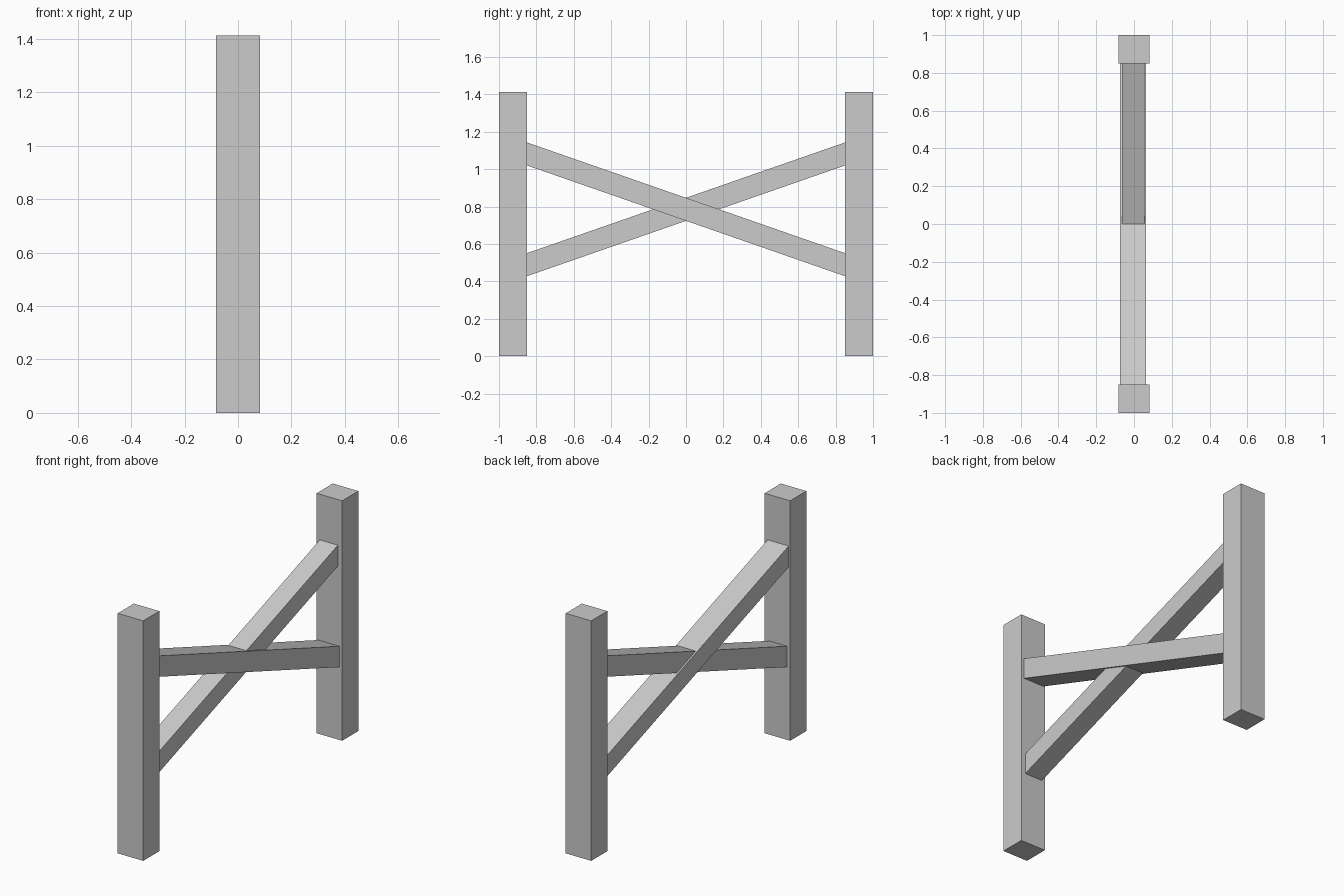
import bpy
import bmesh

cube = bpy.data.objects.get("Cube")
if cube:
    bpy.data.objects.remove(cube, do_unlink=True)

# Plain grey for the whole frame
grey = bpy.data.materials.new("plain_grey")
grey.use_nodes = True
colour = (0.6, 0.6, 0.6, 1)
grey.diffuse_color = colour
grey.node_tree.nodes["Principled BSDF"].inputs["Base Color"].default_value = colour

POST_INNER, POST_OUTER = 0.85, 1.0
POST_HALF_WIDTH, POST_HEIGHT = 0.083, 1.412


def beam(name, profile, x_min, x_max):
    """Extrude a side outline of (y, z) points across x."""
    bm = bmesh.new()
    face = bm.faces.new([bm.verts.new((x_min, y, z)) for y, z in profile])
    extruded = bmesh.ops.extrude_face_region(bm, geom=[face])
    moved = [v for v in extruded["geom"] if isinstance(v, bmesh.types.BMVert)]
    bmesh.ops.translate(bm, verts=moved, vec=(x_max - x_min, 0, 0))
    bmesh.ops.recalc_face_normals(bm, faces=bm.faces)
    mesh = bpy.data.meshes.new(name)
    bm.to_mesh(mesh)
    bm.free()
    mesh.materials.append(grey)
    obj = bpy.data.objects.new(name, mesh)
    bpy.context.collection.objects.link(obj)
    return obj


# Upright posts at the front and back
for name, side in (("front_post", -1), ("back_post", 1)):
    a, b = side * POST_INNER, side * POST_OUTER
    beam(name, [(a, 0), (b, 0), (b, POST_HEIGHT), (a, POST_HEIGHT)],
         -POST_HALF_WIDTH, POST_HALF_WIDTH)

# Crossed braces with plumb-cut ends against the posts
LOW, HIGH, DEPTH = 0.428, 1.02, 0.123
for name, side, x_min, x_max in (("falling_brace", 1, -0.073, 0.064),
                                 ("rising_brace", -1, -0.063, 0.055)):
    a, b = -side * POST_INNER, side * POST_INNER
    beam(name, [(a, HIGH), (b, LOW), (b, LOW + DEPTH), (a, HIGH + DEPTH)],
         x_min, x_max)
